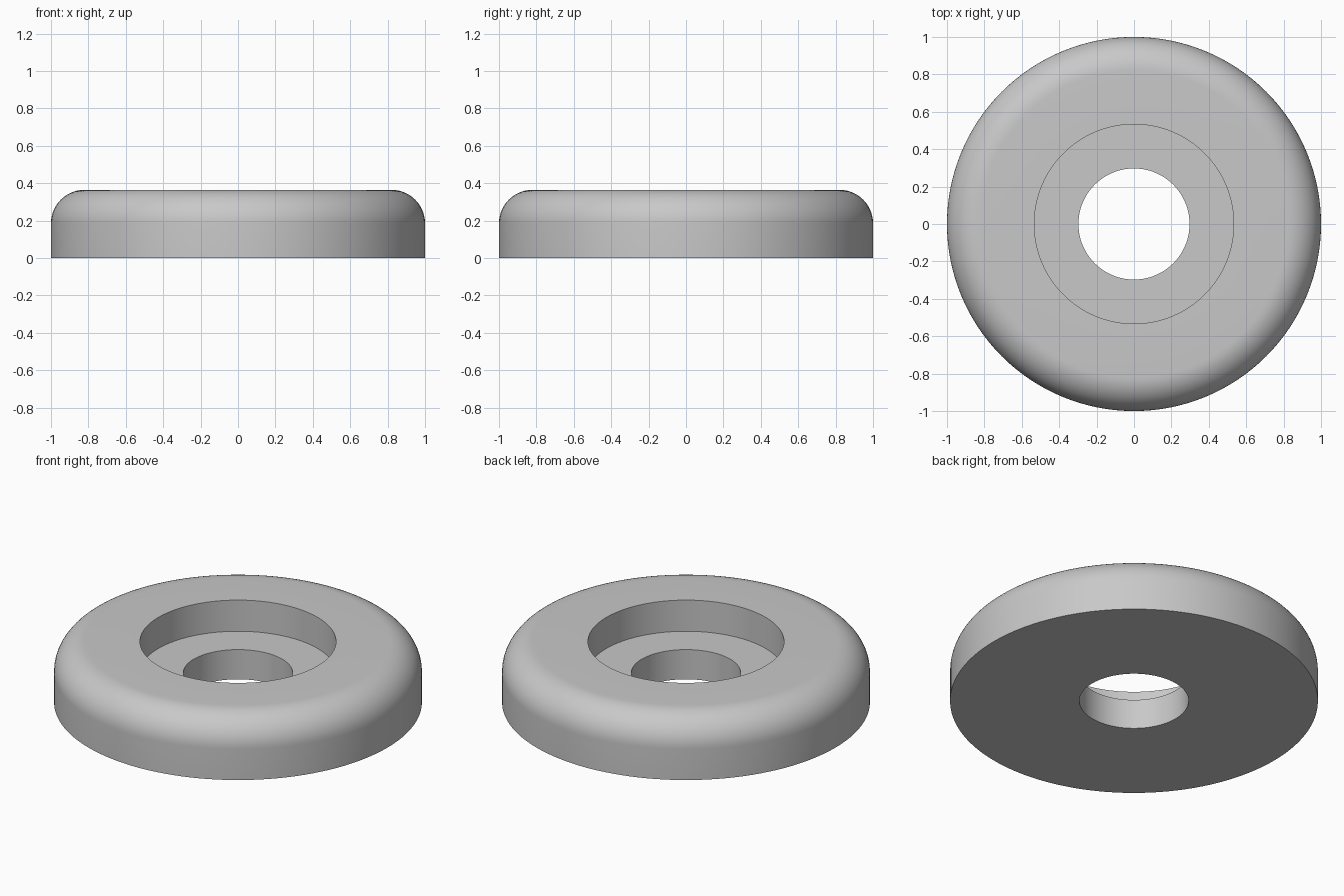
import bpy, bmesh, math

cube = bpy.data.objects.get("Cube")
if cube:
    bpy.data.objects.remove(cube)

HEIGHT, RADIUS, FILLET = 0.365, 1.0, 0.18
BORE, RECESS, LEDGE = 0.297, 0.533, 0.178
SEGMENTS, ARC_STEPS = 128, 14

# Plain grey material
grey = bpy.data.materials.new("grey")
grey.use_nodes = True
colour = (0.58, 0.58, 0.58, 1)
grey.diffuse_color = colour
grey.node_tree.nodes["Principled BSDF"].inputs["Base Color"].default_value = colour

# Half section: flat base, rounded shoulder, stepped centre hole
profile = [(BORE, 0), (RADIUS, 0)]
for i in range(ARC_STEPS + 1):
    a = math.pi / 2 * i / ARC_STEPS
    profile.append((RADIUS - FILLET + FILLET * math.cos(a),
                    HEIGHT - FILLET + FILLET * math.sin(a)))
profile += [(RECESS, HEIGHT), (RECESS, LEDGE), (BORE, LEDGE)]

# Revolve the closed section around z
bm = bmesh.new()
verts = [bm.verts.new((r, 0, z)) for r, z in profile]
edges = [bm.edges.new((v, verts[(i + 1) % len(verts)])) for i, v in enumerate(verts)]
bmesh.ops.spin(bm, geom=verts + edges, axis=(0, 0, 1), cent=(0, 0, 0),
               angle=math.tau, steps=SEGMENTS, use_merge=True)
bmesh.ops.remove_doubles(bm, verts=bm.verts, dist=1e-5)
bmesh.ops.recalc_face_normals(bm, faces=bm.faces)

mesh = bpy.data.meshes.new("rounded_washer")
bm.to_mesh(mesh)
bm.free()
mesh.materials.append(grey)
washer = bpy.data.objects.new("rounded_washer", mesh)
bpy.context.collection.objects.link(washer)

# Smooth curved walls, keep the rims sharp
bpy.ops.object.select_all(action='DESELECT')
washer.select_set(True)
bpy.context.view_layer.objects.active = washer
bpy.ops.object.shade_smooth_by_angle(angle=math.radians(30))
